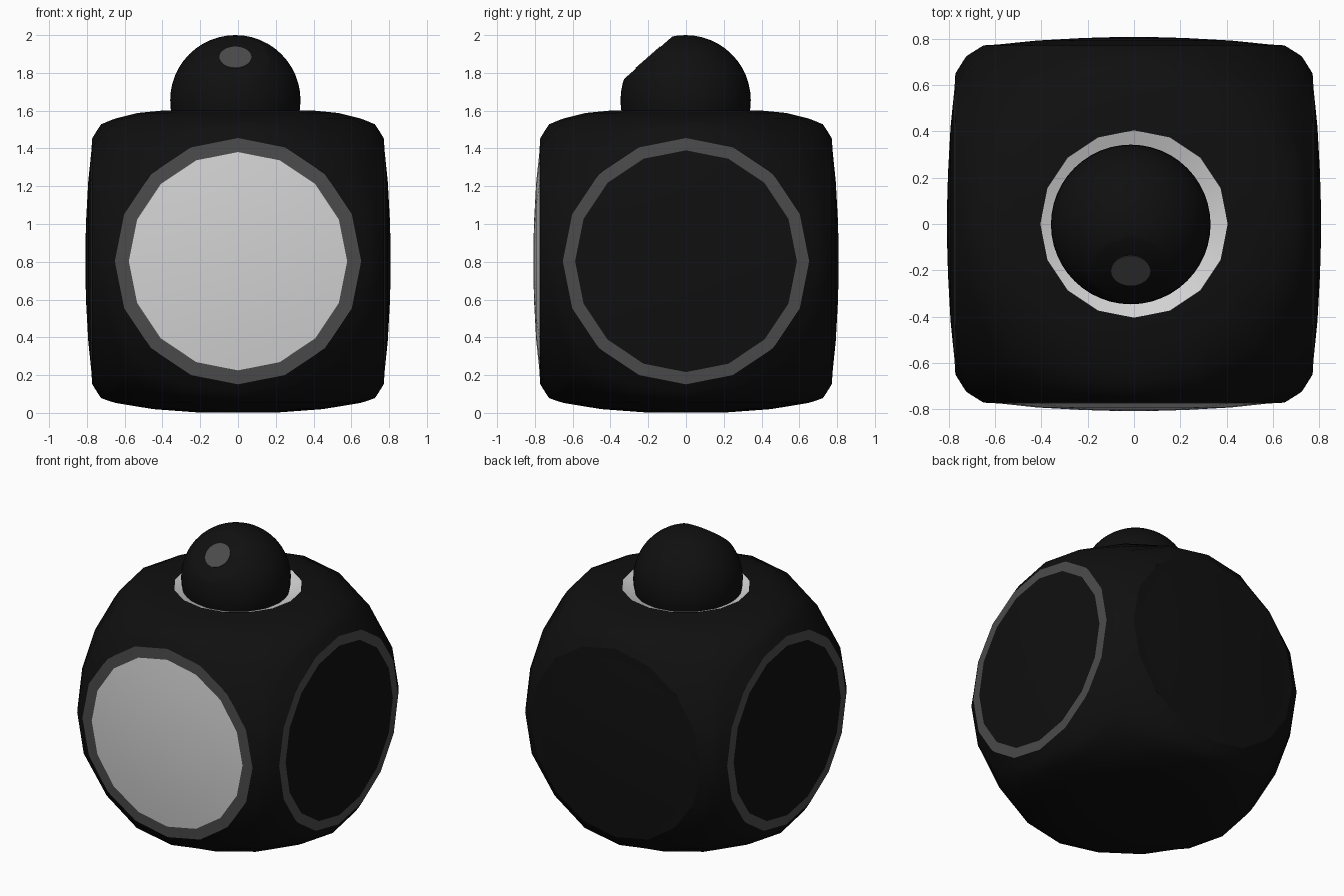
import bpy, bmesh
from math import sin, cos, pi, radians
from mathutils import Matrix, Vector

if "Cube" in bpy.data.objects:
    bpy.data.objects.remove(bpy.data.objects["Cube"])

N = 16                      # sides of every round panel
R = 1.025                   # radius of the ball the body is cut from
CENTRE = Vector((0, 0, 0.803))


def material(name, v):
    m = bpy.data.materials.new(name)
    m.diffuse_color = (v, v, v, 1)
    m.use_nodes = True
    m.node_tree.nodes["Principled BSDF"].inputs["Base Color"].default_value = m.diffuse_color
    return m


BLACK = material("black", 0.005)
GREY = material("dark grey", 0.07)
LIGHT = material("light grey", 0.65)


def finish(bm, name, mat, angle=35):
    bmesh.ops.remove_doubles(bm, verts=bm.verts, dist=0.0005)
    me = bpy.data.meshes.new(name)
    bm.to_mesh(me)
    bm.free()
    me.materials.append(mat)
    ob = bpy.data.objects.new(name, me)
    bpy.context.collection.objects.link(ob)
    bpy.ops.object.select_all(action='DESELECT')
    ob.select_set(True)
    bpy.context.view_layer.objects.active = ob
    bpy.ops.object.shade_smooth_by_angle(angle=radians(angle))
    return ob


def circle(r, h):
    return [Vector((r * cos(2 * pi * i / N), r * sin(2 * pi * i / N), h)) for i in range(N)]


def bridge(bm, loops, mat):
    """Join loops listed from outside to inside, facing local +z."""
    rows = [[bm.verts.new(CENTRE + mat @ p) for p in l] for l in loops]
    for a, b in zip(rows, rows[1:]):
        for i in range(N):
            j = (i + 1) % N
            bm.faces.new((a[i], a[j], b[j], b[i]))
    return rows[-1]


def polar(name, profile, mat, rot, close):
    bm = bmesh.new()
    last = bridge(bm, [circle(r, h) for r, h in profile], rot)
    if close:
        bm.faces.new(last)
    return finish(bm, name, mat)


def shell_loops(r, h):
    """Cube-edge loop on the ball, a middle loop, then the round opening."""
    inner = circle(r, h)
    outer = []
    for p in inner:
        k = max(abs(p.x), abs(p.y))
        outer.append(Vector((p.x / k, p.y / k, 1)).normalized() * R)
    mid = [((a + b) / 2).normalized() * (a.length + b.length) / 2 for a, b in zip(outer, inner)]
    return [outer, mid, inner]


TOP = Matrix.Identity(3)
BOTTOM = Matrix.Rotation(pi, 3, 'X')
SIDES = {n: Matrix.Rotation(k * pi / 2, 3, 'Z') @ Matrix.Rotation(pi / 2, 3, 'X')
         for k, n in enumerate(("front", "right", "back", "left"))}

# Body shell: ball with four round side openings, domed top and bottom
bm = bmesh.new()
for rot in SIDES.values():
    bridge(bm, shell_loops(0.65, 0.772), rot)
bridge(bm, shell_loops(0.65, 0.755) + [circle(0.53, 0.785), circle(0.405, 0.797)], TOP)
last = bridge(bm, shell_loops(0.65, 0.75) + [circle(0.45, 0.783), circle(0.22, 0.8)], BOTTOM)
bm.faces.new(last)
finish(bm, "body", BLACK)

# Side panels: a flat rim and a shallow domed disc
for n, rot in SIDES.items():
    r = 0.578 if n == "front" else 0.587
    polar(n + "_rim", [(0.652, 0.772), (r, 0.776)], BLACK if n == "back" else GREY, rot, False)
    polar(n + "_panel", [(r, 0.776), (0.42, 0.793), (0.22, 0.804), (0.08, 0.808)],
          LIGHT if n == "front" else BLACK, rot, True)

# Neck: sloping collar sunk into the top
polar("neck_collar", [(0.405, 0.797), (0.3, 0.755)], LIGHT, TOP, False)

# Head: smooth ball with a flat cut facing front and up
HEAD = Vector((-0.014, -0.002, 1.655))
d = Vector((0, -0.66, 0.75)).normalized()
bm = bmesh.new()
bmesh.ops.create_uvsphere(bm, u_segments=48, v_segments=24, radius=0.345)
cut = bmesh.ops.bisect_plane(bm, geom=bm.verts[:] + bm.edges[:] + bm.faces[:],
                             plane_co=d * 0.3, plane_no=d, clear_outer=True)["geom_cut"]
bmesh.ops.edgeloop_fill(bm, edges=[e for e in cut if isinstance(e, bmesh.types.BMEdge)])
bmesh.ops.recalc_face_normals(bm, faces=bm.faces)
bmesh.ops.translate(bm, verts=bm.verts, vec=HEAD)
finish(bm, "head", BLACK, 50)

# Eye: thin disc on the flat cut
bm = bmesh.new()
bmesh.ops.create_cone(bm, cap_ends=True, segments=32, radius1=0.085, radius2=0.085, depth=0.006)
bmesh.ops.transform(bm, verts=bm.verts, matrix=Matrix.Translation(HEAD + d * 0.301)
                    @ d.to_track_quat('Z', 'Y').to_matrix().to_4x4())
finish(bm, "eye", GREY)
